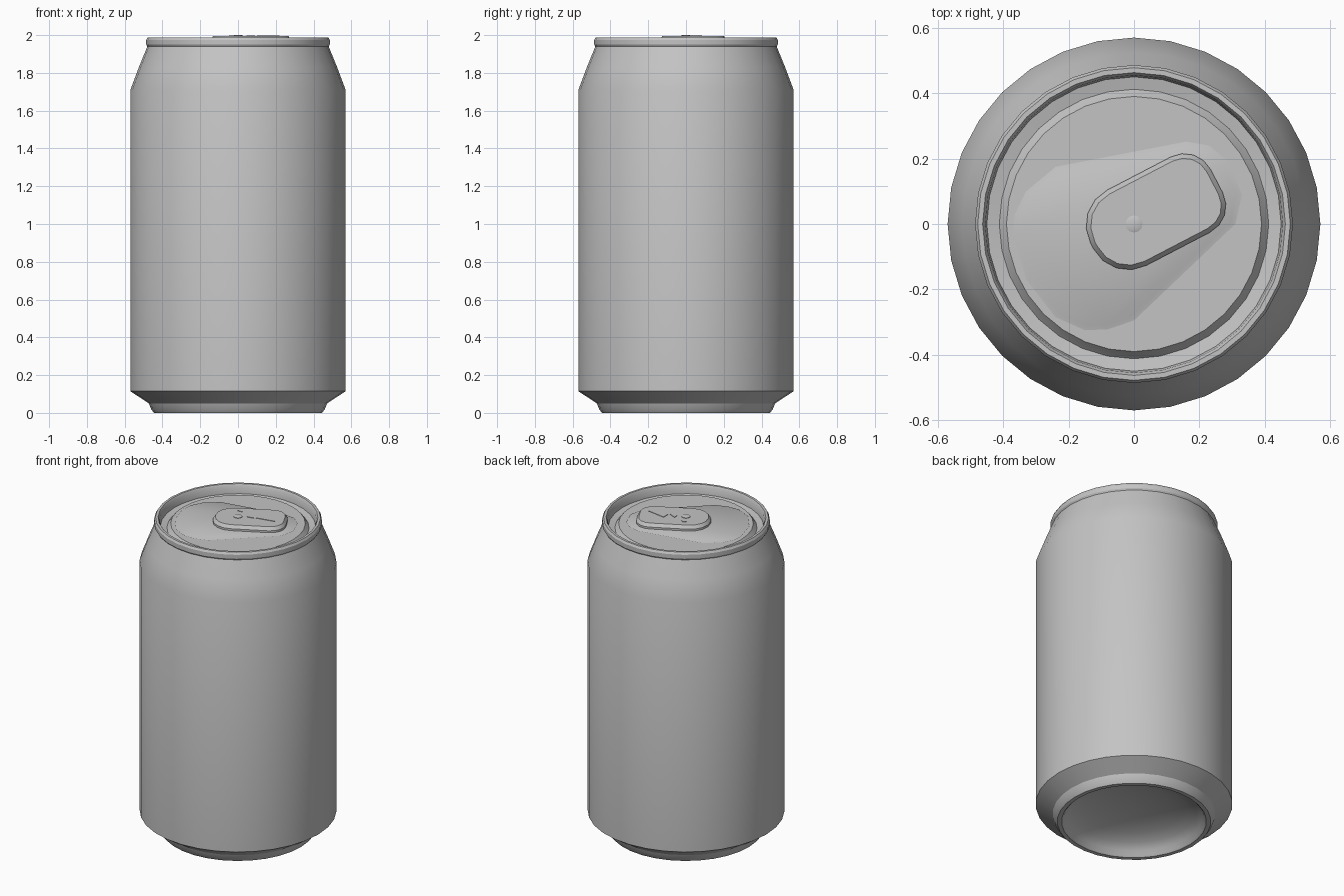
import bpy, bmesh, math
from mathutils import Matrix, Vector

if "Cube" in bpy.data.objects:
    bpy.data.objects.remove(bpy.data.objects["Cube"], do_unlink=True)

metal = bpy.data.materials.new("plain_grey_metal")
metal.use_nodes = True
GREY = (0.55, 0.55, 0.55, 1)
metal.diffuse_color = GREY
metal.node_tree.nodes["Principled BSDF"].inputs["Base Color"].default_value = GREY


def finish(bm, name, angle=30):
    bmesh.ops.recalc_face_normals(bm, faces=bm.faces)
    mesh = bpy.data.meshes.new(name)
    bm.to_mesh(mesh)
    bm.free()
    mesh.materials.append(metal)
    obj = bpy.data.objects.new(name, mesh)
    bpy.context.collection.objects.link(obj)
    bpy.ops.object.select_all(action="DESELECT")
    obj.select_set(True)
    bpy.context.view_layer.objects.active = obj
    bpy.ops.object.shade_smooth_by_angle(angle=math.radians(angle))
    return obj


def lathe(name, profile, steps=32):
    bm = bmesh.new()
    verts = [bm.verts.new((r, 0, z)) for r, z in profile]
    edges = [bm.edges.new(pair) for pair in zip(verts, verts[1:])]
    bmesh.ops.spin(bm, geom=verts + edges, cent=(0, 0, 0), axis=(0, 0, 1),
                   angle=math.tau, steps=steps)
    bmesh.ops.remove_doubles(bm, verts=bm.verts, dist=1e-4)
    return finish(bm, name)


def slab(name, outline, z0, z1, slope):
    """Raised plate: outline extruded from z0 to z1 with a sloped border."""
    bm = bmesh.new()
    face = bm.faces.new([bm.verts.new((x, y, z0)) for x, y in outline])
    face.normal_update()
    if face.normal.z < 0:
        face.normal_flip()
    top = bmesh.ops.extrude_discrete_faces(bm, faces=[face])["faces"][0]
    bmesh.ops.translate(bm, verts=top.verts, vec=(0, 0, z1 - z0))
    if slope:
        bmesh.ops.inset_region(bm, faces=[top], thickness=slope, use_even_offset=True)
        for v in bm.verts:
            if not any(f == top for f in v.link_faces) and v.co.z > z0:
                v.co.z = z0 + (z1 - z0) * 0.4
    return finish(bm, name)


# Can shell: domed underside, foot, wall, shoulder, rolled rim, groove and lid panel
dome = [(0.41 * math.sin(a), 0.13 * math.cos(a))
        for a in (math.radians(d) for d in range(0, 90, 15))]
lathe("can_body", dome + [
    (0.41, 0.01), (0.42, 0), (0.445, 0), (0.46, 0.02), (0.472, 0.05),
    (0.57, 0.115), (0.57, 1.71), (0.525, 1.83), (0.48, 1.94),
    (0.486, 1.95), (0.486, 1.975), (0.478, 1.988), (0.463, 1.988),
    (0.455, 1.975), (0.45, 1.93), (0.412, 1.922), (0.405, 1.93),
    (0.39, 1.95), (0, 1.95)])

# Raised teardrop field on the lid
slab("lid_panel", [
    (-0.24, 0.175), (0.16, 0.252), (0.23, 0.24), (0.29, 0.19), (0.33, 0.09),
    (0.31, 0), (0, -0.295), (-0.08, -0.322), (-0.15, -0.325), (-0.24, -0.285),
    (-0.33, -0.17), (-0.37, -0.03), (-0.365, 0.03), (-0.33, 0.1)],
    1.949, 1.962, 0.015)

# Pull tab: rounded rectangle turned about the rivet
turn = Matrix.Rotation(math.radians(27.5), 2)
corners = [(0.285, 0.13, 0.09, 0), (-0.145, 0.13, 0.12, 90),
           (-0.145, -0.13, 0.12, 180), (0.285, -0.13, 0.09, 270)]
tab = []
for cx, cy, r, start in corners:
    centre = Vector((cx - math.copysign(r, cx), cy - math.copysign(r, cy)))
    for k in range(5):
        a = math.radians(start + k * 22.5)
        tab.append(turn @ (centre + r * Vector((math.cos(a), math.sin(a)))))
slab("pull_tab", tab, 1.961, 1.994, 0.014)

# Rivet and small pressed ridges on the tab
lathe("rivet", [(0.026, 1.99), (0.026, 1.997), (0.018, 2.0), (0, 2.0)], 12)
ridges = [[(0.1, 0.085), (0.22, 0.065), (0.1, 0.04)],
          [(0.045, 0.05), (0.09, 0.032), (0.047, 0.022)],
          [(-0.048, 0.062), (-0.01, 0.062), (-0.03, 0.074)]]
for i, tri in enumerate(ridges):
    slab(f"tab_ridge_{i + 1}", tri, 1.992, 1.997, 0)
